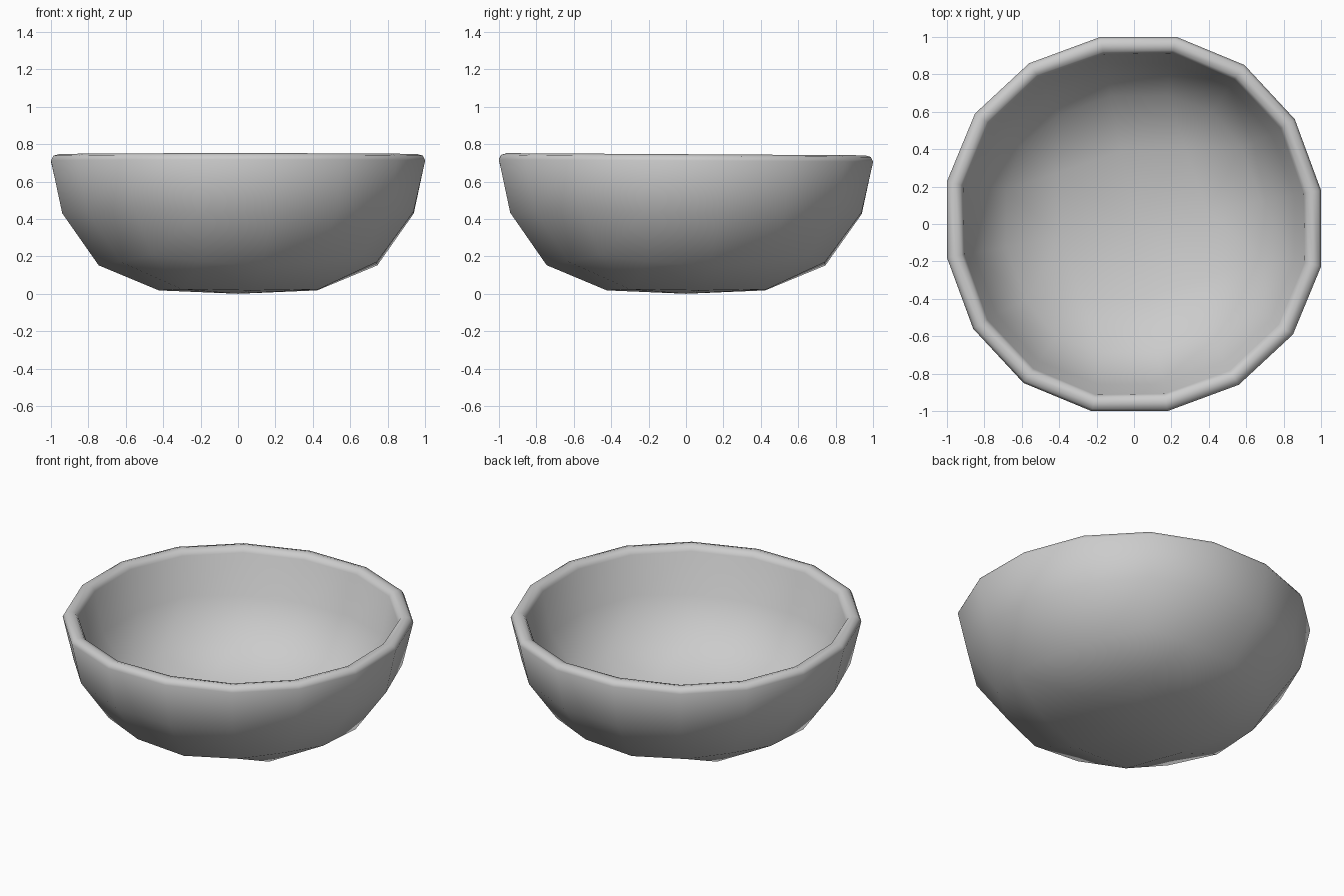
import bpy, bmesh, math

if "Cube" in bpy.data.objects:
    bpy.data.objects.remove(bpy.data.objects["Cube"])

TURN = math.radians(10.2)

# Sixteen-sided rings, outside to inside over the rounded rim:
# (radius, height) at the side middles, the in-between points and the corners
walls = [
    ((0.757, 0.152), (0.768, 0.170), (0.805, 0.205)),
    ((0.955, 0.430), (0.962, 0.438), (0.978, 0.455)),
    ((1.016, 0.712), (1.026, 0.712), (1.035, 0.712)),
    ((1.003, 0.737), (1.013, 0.737), (1.022, 0.737)),
    ((0.970, 0.746), (0.982, 0.746), (0.990, 0.746)),
    ((0.936, 0.738), (0.952, 0.738), (0.958, 0.738)),
    ((0.922, 0.712), (0.936, 0.712), (0.942, 0.712)),
    ((0.872, 0.455), (0.879, 0.460), (0.893, 0.475)),
    ((0.695, 0.215), (0.706, 0.230), (0.735, 0.260)),
]
# Floors: centre height, then side-middle and corner points of the inner ring
outer_floor = (0.0, (0.43, 0.018), (0.525, 0.024))
inner_floor = (0.083, (0.395, 0.098), (0.485, 0.106))

bm = bmesh.new()


def point(radius, height, angle):
    x, y = radius * math.cos(angle + TURN), radius * math.sin(angle + TURN)
    # the rim sits very slightly lower at the back
    return bm.verts.new((x, y, height - 0.008 * y * height))


def wall_ring(side, between, corner, skew):
    ring = []
    for q in range(4):
        base = q * math.pi / 2
        for (r, z), deg in ((side, 0), (between, 22.5 + skew), (corner, 45), (between, 67.5 - skew)):
            ring.append(point(r, z, base + math.radians(deg)))
    return ring


def floor(ring, centre_height, side, corner):
    # a four by four patch of quads, as on a subdivided cube
    centre = point(0, centre_height, 0)
    inner = [point(*(corner if k % 2 else side), k * math.pi / 4) for k in range(8)]
    for k in range(0, 8, 2):
        n = 2 * k
        nxt = (k + 2) % 8
        bm.faces.new((centre, inner[k], inner[k + 1], inner[nxt]))
        bm.faces.new((inner[k], ring[n], ring[n + 1], inner[k + 1]))
        bm.faces.new((inner[k + 1], ring[n + 1], ring[n + 2], ring[n + 3]))
        bm.faces.new((inner[nxt], inner[k + 1], ring[n + 3], ring[(n + 4) % 16]))


# Walls and rim
rings = [wall_ring(*w, 2.5 if i in (0, len(walls) - 1) else 0.4) for i, w in enumerate(walls)]
for a, b in zip(rings, rings[1:]):
    for i in range(16):
        j = (i + 1) % 16
        bm.faces.new((a[i], a[j], b[j], b[i]))

# Underside and inside floor
floor(rings[0], *outer_floor)
floor(rings[-1], *inner_floor)

bmesh.ops.recalc_face_normals(bm, faces=bm.faces[:])
for face in bm.faces:
    face.smooth = True

# Bowl
mesh = bpy.data.meshes.new("bowl")
bm.to_mesh(mesh)
bm.free()
bowl = bpy.data.objects.new("bowl", mesh)
bpy.context.collection.objects.link(bowl)
